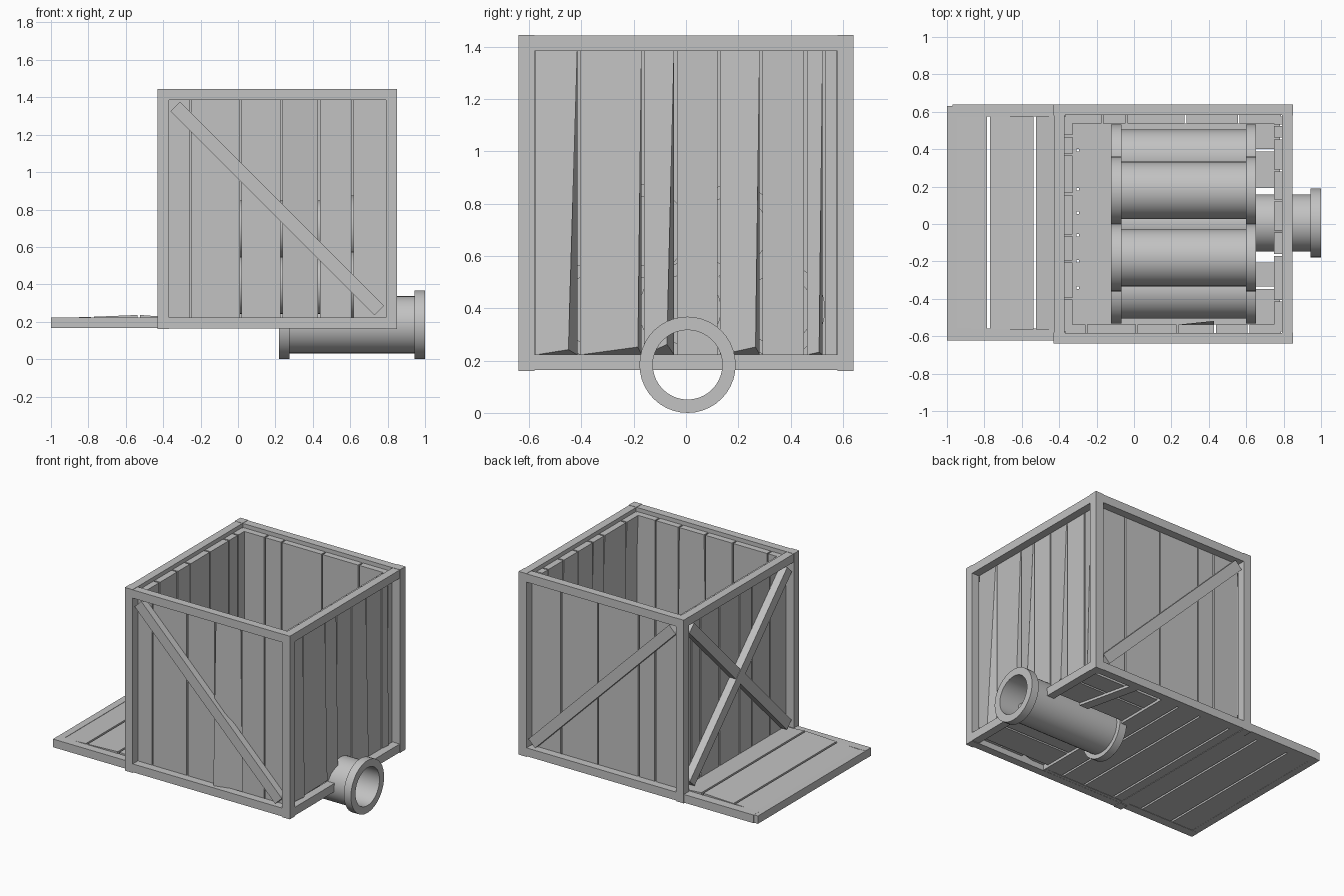
import bpy, bmesh, math
from mathutils import Vector

if "Cube" in bpy.data.objects:
    bpy.data.objects.remove(bpy.data.objects["Cube"])

grey = bpy.data.materials.new("plain_grey")
grey.diffuse_color = (0.54, 0.54, 0.54, 1)
grey.use_nodes = True
grey.node_tree.nodes["Principled BSDF"].inputs["Base Color"].default_value = grey.diffuse_color

X0, X1, Y = -0.43, 0.85, 0.64      # crate outline
Z0, Z1, T = 0.165, 1.445, 0.06     # crate bottom, top, frame thickness


def finish(name, bm):
    bmesh.ops.recalc_face_normals(bm, faces=bm.faces)
    me = bpy.data.meshes.new(name)
    bm.to_mesh(me)
    bm.free()
    ob = bpy.data.objects.new(name, me)
    bpy.context.collection.objects.link(ob)
    me.materials.append(grey)
    return ob


def hexa(bm, pts):
    """Box from 8 corners: lower loop of 4, then upper loop of 4."""
    v = [bm.verts.new(p) for p in pts]
    for f in ((0, 1, 2, 3), (4, 5, 6, 7), (0, 1, 5, 4), (1, 2, 6, 5), (2, 3, 7, 6), (3, 0, 4, 7)):
        bm.faces.new([v[i] for i in f])


def box(bm, x0, x1, y0, y1, z0, z1):
    hexa(bm, [(x, y, z) for z in (z0, z1) for x, y in ((x0, y0), (x1, y0), (x1, y1), (x0, y1))])


# wall coordinates: u along the wall, d inward from the outer face, z up
SIDES = {
    "front": lambda u, d, z: (u, -Y + d, z),
    "back": lambda u, d, z: (u, Y - d, z),
    "left": lambda u, d, z: (X0 + d, u, z),
    "right": lambda u, d, z: (X1 - d, u, z),
}


def wall(side, gaps, lo, hi, bent=None):
    """Upright planks between gap positions.
    bent = {index: (left push, right push, side turn, rise of the outer right corner)} at the foot."""
    bm, m, bent = bmesh.new(), SIDES[side], bent or {}
    edges = [lo] + gaps + [hi]
    d0, d1 = T - 0.002, 0.102
    for i, (a, b) in enumerate(zip(edges, edges[1:])):
        a, b = a + 0.005, b - 0.005
        pa, pb, turn, rise = bent.get(i, (0, 0, 0, 0))
        z = 0.222 if rise else 0.205
        bot = [(a, d0 + pa, z), (b - turn, d0 + pb, z + rise), (b, d1 + pb, z), (a, d1 + pa, z)]
        top = [(a, d0, 1.415), (b, d0, 1.415), (b, d1, 1.415), (a, d1, 1.415)]
        hexa(bm, [m(*p) for p in bot + top])
    finish(side + "_planks", bm)


def brace(name, side, p, q, w, d0, d1):
    """Diagonal board on a wall from p to q (u, z)."""
    bm, m = bmesh.new(), SIDES[side]
    p, q = Vector(p), Vector(q)
    n = (q - p).normalized()
    n = Vector((-n.y, n.x)) * w / 2
    hexa(bm, [m(c.x, d, c.y) for d in (d0, d1) for c in (p - n, q - n, q + n, p + n)])
    finish(name, bm)


# crate frame: corner posts and top and bottom rails
bm = bmesh.new()
for x in (X0, X1 - T):
    for y in (-Y, Y - T):
        box(bm, x, x + T, y, y + T, Z0 - 0.004, Z1)
for z in (Z0, Z1 - T):
    for y in (-Y, Y - T):
        box(bm, X0 + T, X1 - T, y + 0.002, y + T - 0.002, z, z + T - 0.002)
    for x in (X0, X1 - T):
        box(bm, x + 0.002, x + T - 0.002, -Y + T, Y - T, z, z + T - 0.002)
finish("crate_frame", bm)

# plank walls, some boards sprung loose at the foot
wall("front", [-0.255, 0.015, 0.232, 0.433, 0.613], X0 + T, X1 - T, {3: (-0.03, 0.02, 0, 0)})
wall("back", [-0.17, -0.04, 0.275, 0.56], X0 + T, X1 - T)
wall("left", [-0.4, -0.2, -0.06, 0.16, 0.37, 0.47], -Y + T, Y - T)
wall("right", [-0.41, -0.165, -0.04, 0.125, 0.287, 0.457, 0.528], -Y + T, Y - T,
     {0: (0, -0.04, 0.035, 0.02), 1: (0, -0.03, 0.014, 0.03), 2: (0, -0.035, 0.028, 0.04),
      4: (0, -0.035, 0.016, 0.03), 6: (0, -0.02, 0.014, 0.01)})

# diagonal braces
brace("front_brace", "front", (-0.335, 1.35), (0.755, 0.26), 0.072, 0.01, 0.058)
brace("back_brace", "back", (-0.335, 1.35), (0.755, 0.26), 0.072, 0.01, 0.058)
brace("left_brace_a", "left", (-0.54, 1.35), (0.54, 0.26), 0.072, 0.004, 0.057)
brace("left_brace_b", "left", (0.54, 1.35), (-0.54, 0.26), 0.072, 0.007, 0.058)

# crate floor: boards along x, broken open around the loose pipe
bm = bmesh.new()
cuts = [-0.545, -0.34, -0.2, -0.06, 0.06, 0.185, 0.395, 0.545]
for i, (a, b) in enumerate(zip(cuts, cuts[1:])):
    end = 0.22 if i in (2, 3, 4) else X1 - 0.07
    box(bm, X0 + T, end, a + 0.007, b - 0.007, 0.185, 0.223)
# slanted broken slat beneath the boards
hexa(bm, [(x, y, z) for z in (0.168, 0.186)
          for x, y in ((0.45, 0.58), (0.52, 0.58), (0.61, 0.19), (0.54, 0.19))])
finish("crate_floor", bm)

# lid lying flat, partly under the crate, rising slightly towards it
bm = bmesh.new()
LX0, LX1 = -1.0, 0.26
cuts = [LX0, -0.778, -0.53, -0.3, -0.06, 0.12, LX1]
for a, b in zip(cuts, cuts[1:]):
    za, zb = (0.218 + 0.022 * min((x + 1) / 0.57, 1) if x < -0.4 else 0.22 for x in (a, b))
    a, b = a + 0.007, b - 0.007
    hexa(bm, [(x, y, z) for z0, z1 in ((0.168, 0.168), (za, zb))
              for x, y, z in ((a, -0.565, z0), (b, -0.565, z1), (b, 0.575, z1), (a, 0.575, z0))])
for y0, y1 in ((-0.622, -0.56), (0.575, 0.638)):
    box(bm, LX0 + (0.03 if y0 > 0 else 0), LX1, y0, y1, 0.166, 0.223)
for x in (LX0, LX1 - 0.05):
    box(bm, x, x + 0.05, -0.57, 0.632, 0.167, 0.222)
finish("crate_lid", bm)


def pipe(name, x, y, z, length=0.775, R=0.18, body=0.153, bore=0.133, fl=0.055, n=40):
    """Flanged pipe along x, turned from a closed profile."""
    prof = [(0, bore), (0, R), (fl, R), (fl, body), (length - fl, body),
            (length - fl, R), (length, R), (length, bore)]
    bm = bmesh.new()
    rings = [[bm.verts.new((x + px, y + r * math.cos(2 * math.pi * k / n), z + r * math.sin(2 * math.pi * k / n)))
              for px, r in prof] for k in range(n)]
    for k in range(n):
        A, B = rings[k], rings[(k + 1) % n]
        for j in range(len(prof)):
            j2 = (j + 1) % len(prof)
            bm.faces.new((A[j], A[j2], B[j2], B[j]))
    ob = finish(name, bm)
    bpy.ops.object.select_all(action='DESELECT')
    ob.select_set(True)
    bpy.context.view_layer.objects.active = ob
    bpy.ops.object.shade_smooth_by_angle(angle=math.radians(35))


# stacked pipes inside and the loose pipe pushed through the crate
for i, y in enumerate((-0.352, 0.0, 0.352)):
    pipe(f"lower_pipe_{i + 1}", -0.122, y, 0.395)
for i, y in enumerate((-0.18, 0.18)):
    pipe(f"upper_pipe_{i + 1}", -0.122, y, 0.695)
pipe("loose_pipe", 0.22, 0.006, 0.184, length=0.78, R=0.184)
